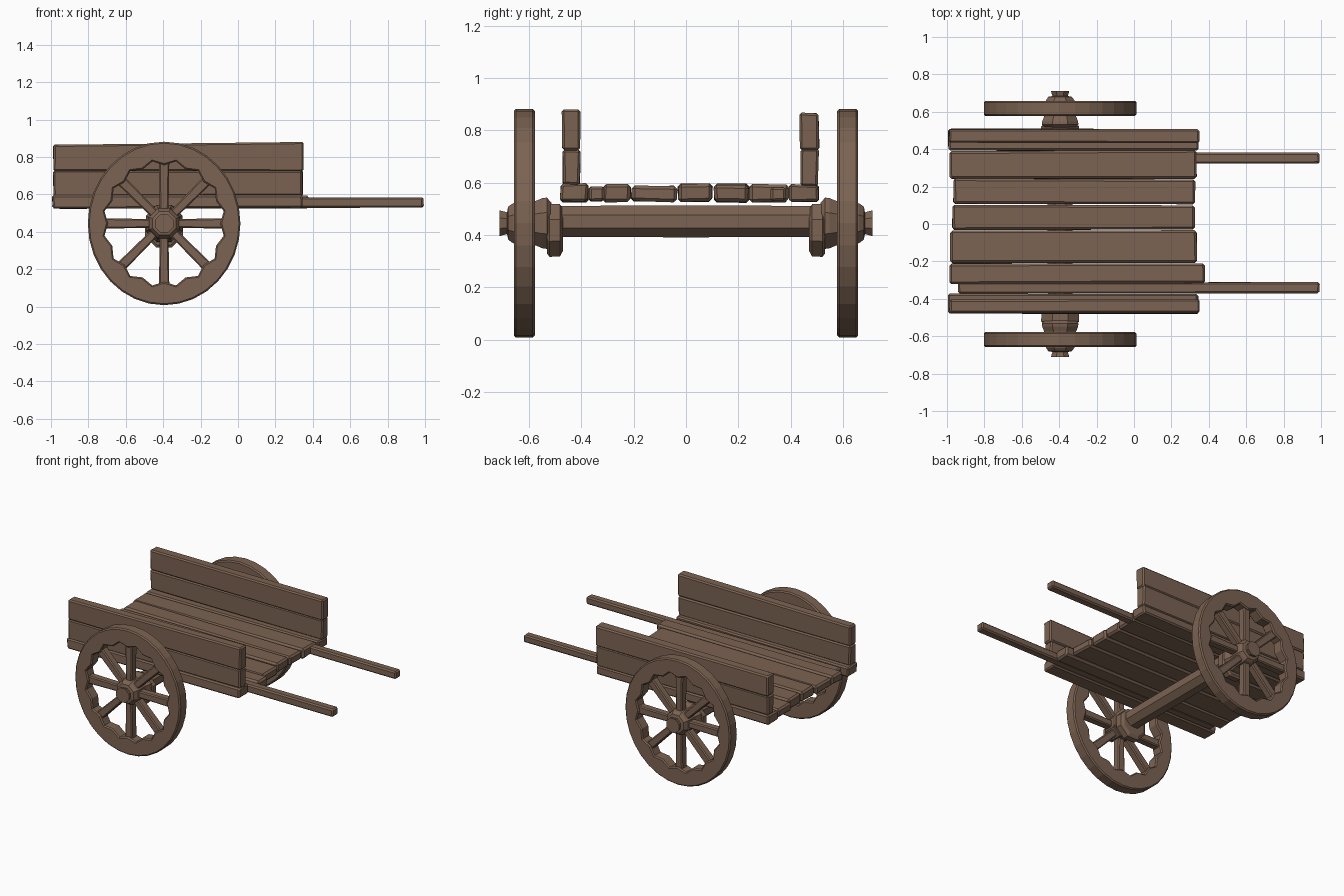
import bpy, bmesh, math, random
from mathutils import Vector, Matrix

if "Cube" in bpy.data.objects:
    bpy.data.objects.remove(bpy.data.objects["Cube"])

random.seed(4)
wood = bpy.data.materials.new("brown wood")
wood.diffuse_color = (0.20, 0.125, 0.084, 1)
wood.use_nodes = True
wood.node_tree.nodes["Principled BSDF"].inputs["Base Color"].default_value = wood.diffuse_color

AXLE_X, AXLE_Z = -0.395, 0.445


def finish(bm, name):
    bmesh.ops.recalc_face_normals(bm, faces=bm.faces)
    me = bpy.data.meshes.new(name)
    bm.to_mesh(me)
    bm.free()
    me.materials.append(wood)
    ob = bpy.data.objects.new(name, me)
    bpy.context.collection.objects.link(ob)
    return ob


def board(name, x, y, z, rise=0.0, jitter=0.004, chamfer=0.009):
    """Hand-hewn board: slightly uneven box with chamfered edges."""
    bm = bmesh.new()
    bmesh.ops.create_cube(bm, size=1)
    for v in bm.verts:
        c = v.co.copy()
        v.co = Vector([r[0] + (k + 0.5) * (r[1] - r[0]) for k, r in zip(c, (x, y, z))])
        if c.x > 0 and c.z > 0:
            v.co.z += rise
        v.co += Vector([random.uniform(-jitter, jitter) for _ in range(3)])
    bmesh.ops.bevel(bm, geom=bm.edges[:], offset=chamfer, segments=1, affect='EDGES')
    return finish(bm, name)


def lathe_y(name, profile, sides, centre, turn=0.0, sx=1.0):
    """Capped prism around the y axis from (y, radius) pairs."""
    bm = bmesh.new()
    rings = []
    for y, r in profile:
        rings.append([bm.verts.new((centre[0] + sx * r * math.cos(a), y, centre[1] + r * math.sin(a)))
                      for a in (turn + math.tau * i / sides for i in range(sides))])
    for a, b in zip(rings, rings[1:]):
        for i in range(sides):
            j = (i + 1) % sides
            bm.faces.new((a[i], a[j], b[j], b[i]))
    bm.faces.new(rings[0])
    bm.faces.new(rings[-1])
    return finish(bm, name)


def rim(name, side):
    """Slightly oval wheel rim, finely faceted outside, coarse inside."""
    n = 32
    # (y, outer?, radius offset)
    section = [(0.578, 1, -0.008), (0.586, 1, 0), (0.650, 1, 0), (0.658, 1, -0.008),
               (0.658, 0, 0.008), (0.650, 0, 0), (0.586, 0, 0), (0.578, 0, 0.008)]
    bm = bmesh.new()
    rings = []
    for i in range(n):
        a = math.tau * i / n
        ring = []
        for y, outer, d in section:
            rx, rz = (0.408, 0.437) if outer else (0.325, 0.338)
            k = 1 if outer or i % 2 else math.cos(math.tau / 16)
            ring.append(bm.verts.new((AXLE_X + (rx * k + d) * math.cos(a), side * y,
                                      AXLE_Z + (rz * k + d) * math.sin(a))))
        rings.append(ring)
    m = len(section)
    for i in range(n):
        a, b = rings[i], rings[(i + 1) % n]
        for j in range(m):
            k = (j + 1) % m
            bm.faces.new((a[j], a[k], b[k], b[j]))
    return finish(bm, name)


def spokes(name, side):
    bm = bmesh.new()
    for i in range(8):
        a = math.tau * i / 8
        # tapered bar from the hub out into the rim
        new = bmesh.ops.create_cube(bm, size=1)["verts"]
        for v in new:
            outer = v.co.x > 0
            v.co = Vector((0.345 if outer else 0.05,
                           v.co.y * 0.055,
                           v.co.z * (0.056 if outer else 0.046)))
        edges = list({e for v in new for e in v.link_edges})
        res = bmesh.ops.bevel(bm, geom=edges, offset=0.007, segments=1, affect='EDGES')
        verts = {v for f in res["faces"] for v in f.verts}
        move = Matrix.Translation((AXLE_X, side * 0.618, AXLE_Z)) @ Matrix.Rotation(-a, 4, 'Y')
        bmesh.ops.transform(bm, matrix=move, verts=list(verts))
    return finish(bm, name)


# Wheels, hubs and axle collars
for side, label in ((-1, "front"), (1, "back")):
    rim(label + "_wheel_rim", side)
    spokes(label + "_wheel_spokes", side)
    hub = [(0.515, 0.085), (0.532, 0.106), (0.548, 0.104), (0.575, 0.092), (0.635, 0.090),
           (0.662, 0.082), (0.680, 0.068), (0.684, 0.045), (0.712, 0.053)]
    lathe_y(label + "_hub", [(side * y, r) for y, r in hub], 8, (AXLE_X, AXLE_Z), math.pi / 8)
    collar = [(0.470, 0.085), (0.482, 0.108), (0.522, 0.110), (0.532, 0.095)]
    lathe_y(label + "_axle_collar", [(side * y, r) for y, r in collar], 8,
            (AXLE_X, 0.418), math.pi / 8)

# Axle beam
lathe_y("axle", [(-0.50, 0.064), (0.0, 0.066), (0.50, 0.064)], 8, (AXLE_X, 0.452), math.pi / 8, 1.1)

# Floor planks: (y range), (x range), top height
planks = [((-0.318, -0.212), (-0.985, 0.378), 0.592),
          ((-0.208, -0.035), (-0.985, 0.335), 0.590),
          ((-0.032, 0.102), (-0.970, 0.325), 0.598),
          ((0.106, 0.240), (-0.965, 0.325), 0.594),
          ((0.244, 0.392), (-0.985, 0.335), 0.592)]
for i, (y, x, top) in enumerate(planks):
    board(f"floor_plank_{i + 1}", x, y, (0.527, top), chamfer=0.012)

# Pull shafts running along the floor
board("front_shaft", (-0.94, 0.992), (-0.372, -0.312), (0.530, 0.584), jitter=0.002)
board("back_shaft", (-0.94, 0.992), (0.322, 0.380), (0.530, 0.584), jitter=0.002)

# Side walls: sill with two boards above
board("front_sill", (-0.992, 0.342), (-0.480, -0.376), (0.527, 0.596))
board("front_lower_board", (-0.985, 0.346), (-0.472, -0.406), (0.592, 0.728))
board("front_upper_board", (-0.985, 0.350), (-0.474, -0.404), (0.724, 0.864), rise=0.018, jitter=0.002)
board("back_sill", (-0.992, 0.342), (0.394, 0.505), (0.527, 0.592))
board("back_lower_board", (-0.988, 0.345), (0.440, 0.505), (0.588, 0.728))
board("back_upper_board", (-0.988, 0.348), (0.434, 0.508), (0.722, 0.866), jitter=0.003)
